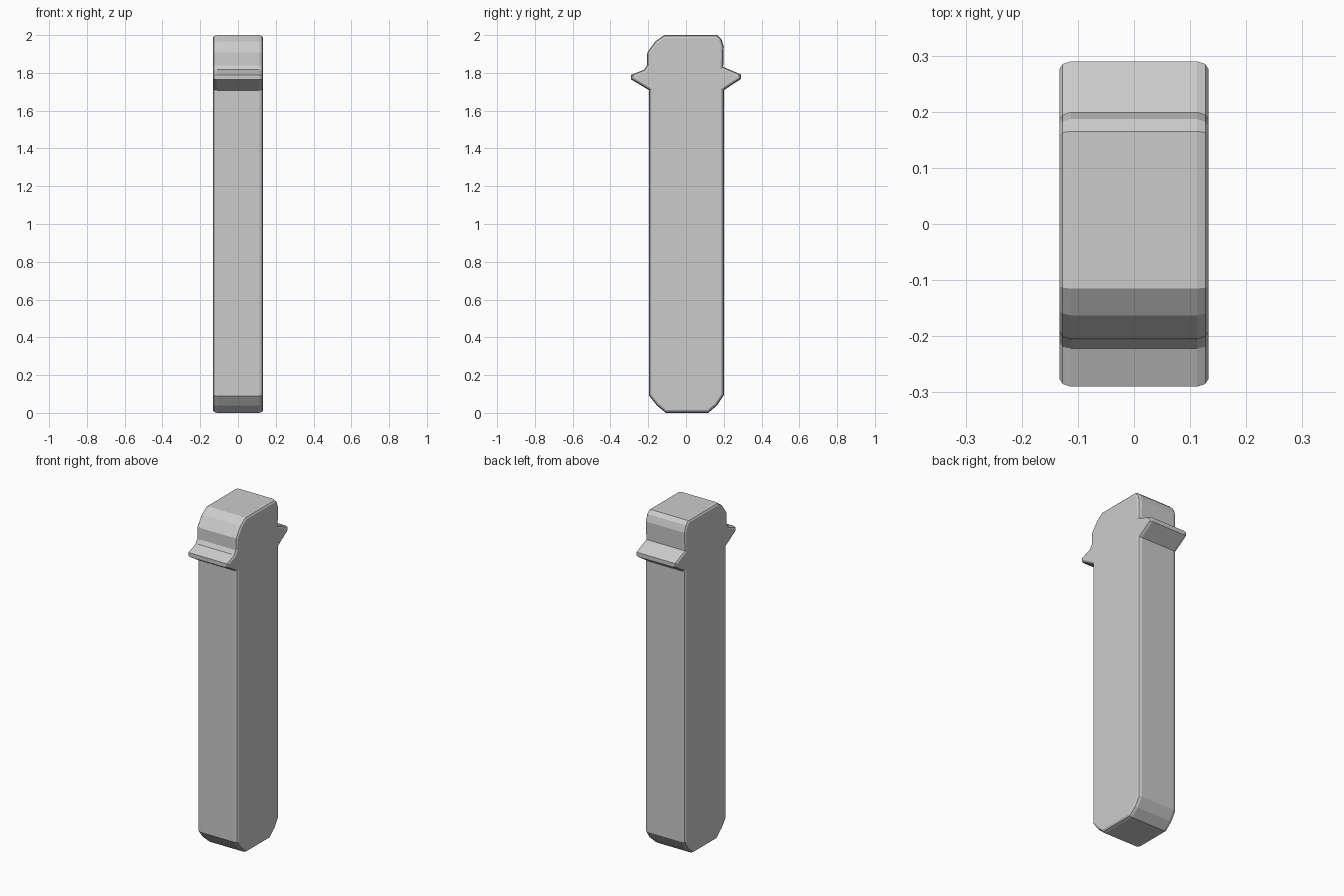
import bpy, bmesh
from mathutils import Vector

if "Cube" in bpy.data.objects:
    bpy.data.objects.remove(bpy.data.objects["Cube"])

# Side outline (y, z), counter-clockwise
PROFILE = [
    (-0.107, 0.0), (0.118, 0.0), (0.165, 0.04), (0.2, 0.093),      # foot
    (0.2, 1.708), (0.29, 1.767), (0.29, 1.792),                    # back barb
    (0.197, 1.832), (0.2, 1.94), (0.187, 1.98), (0.165, 2.0),      # back of head
    (-0.115, 2.0), (-0.163, 1.967), (-0.205, 1.908),               # front of head
    (-0.207, 1.84), (-0.222, 1.817),
    (-0.29, 1.79), (-0.29, 1.765), (-0.195, 1.708),                # front barb
    (-0.195, 0.09), (-0.155, 0.04),
]
# Rounded side edges: (x, outline inset)
SECTIONS = [(0.133, 0.014), (0.127, 0.005), (0.112, 0.0)]


def inset(points, d):
    """Mitred inward offset of a closed outline."""
    pts = [Vector(p) for p in points]
    out = []
    for i, p in enumerate(pts):
        a = (p - pts[i - 1]).normalized()
        b = (pts[(i + 1) % len(pts)] - p).normalized()
        na, nb = Vector((-a.y, a.x)), Vector((-b.y, b.x))
        out.append(p + (na + nb) * (d / (1 + na.dot(nb))))
    return out


# Barbed post: loft the outline across x, with eased edges on both sides
bm = bmesh.new()
stations = [(-x, d) for x, d in SECTIONS] + SECTIONS[::-1]
rings = [[bm.verts.new((x, p.x, p.y)) for p in inset(PROFILE, d)]
         for x, d in stations]
n = len(PROFILE)
for r0, r1 in zip(rings, rings[1:]):
    for i in range(n):
        j = (i + 1) % n
        bm.faces.new((r0[i], r0[j], r1[j], r1[i]))
bm.faces.new(rings[0][::-1])
bm.faces.new(rings[-1])
bmesh.ops.recalc_face_normals(bm, faces=bm.faces)
mesh = bpy.data.meshes.new("barbed_post")
bm.to_mesh(mesh)
bm.free()
post = bpy.data.objects.new("barbed_post", mesh)
bpy.context.collection.objects.link(post)
